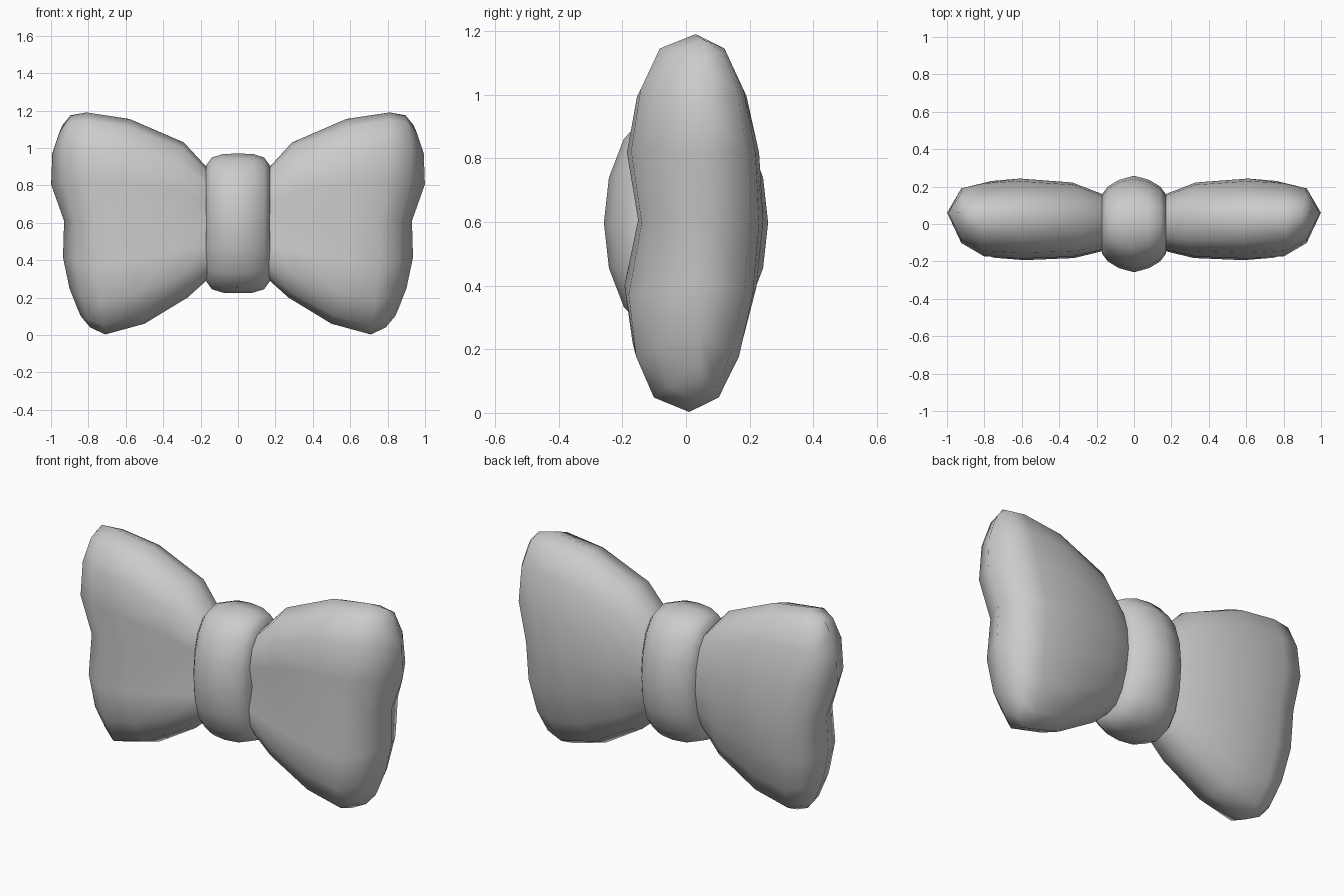
import bpy
import bmesh
from math import sin, cos, pi, copysign, radians

cube = bpy.data.objects.get("Cube")
if cube:
    bpy.data.objects.remove(cube, do_unlink=True)

# Single fabric colour
GREY = (0.6, 0.6, 0.6, 1)
fabric = bpy.data.materials.new("grey_fabric")
fabric.use_nodes = True
fabric.diffuse_color = GREY
fabric.node_tree.nodes["Principled BSDF"].inputs["Base Color"].default_value = GREY


def loft(name, rings, cap_last=True):
    """Skin a list of equal-length point rings into a smooth closed object."""
    bm = bmesh.new()
    loops = [[bm.verts.new(p) for p in ring] for ring in rings]
    n = len(loops[0])
    for a, b in zip(loops, loops[1:]):
        for k in range(n):
            j = (k + 1) % n
            bm.faces.new((a[k], a[j], b[j], b[k]))
    bm.faces.new(loops[0])
    if cap_last:
        bm.faces.new(loops[-1])
    bmesh.ops.remove_doubles(bm, verts=bm.verts, dist=0.0005)
    bmesh.ops.recalc_face_normals(bm, faces=bm.faces)
    mesh = bpy.data.meshes.new(name)
    bm.to_mesh(mesh)
    bm.free()
    mesh.materials.append(fabric)
    obj = bpy.data.objects.new(name, mesh)
    bpy.context.collection.objects.link(obj)
    bpy.ops.object.select_all(action="DESELECT")
    obj.select_set(True)
    bpy.context.view_layer.objects.active = obj
    bpy.ops.object.shade_smooth_by_angle(angle=radians(85))


def soft(c, power):
    """Boxier cosine that keeps its sign."""
    return copysign(abs(c) ** power, c)


def wing_ring(side, x_top, x_mid, x_bot, z_top, z_bot, depth, y_mid, bulge, n=16):
    """Leaning oval section, creased along the middle of the front."""
    ring = []
    for k in range(n):
        c, s = cos(2 * pi * k / n), sin(2 * pi * k / n)
        x = x_mid + s * (x_top - x_bot) / 2 + s * s * ((x_top + x_bot) / 2 - x_mid)
        # upper and lower lobes at the outer end
        x += bulge * abs(sin(pi * s)) * (1 if s > 0 else 0.55)
        if c < 0:
            y = soft(c, 0.7) * depth * 1.1 * (1 - 0.23 * max(0, 1 - 2.3 * abs(s)))
        else:
            y = soft(c, 0.82) * depth
        y += y_mid + 0.02 * min(s, 0)
        ring.append((side * x, y, (z_top + z_bot) / 2 + s * (z_top - z_bot) / 2))
    return ring


# Wings: x at top, middle and bottom, z top and bottom, depth, y centre, bulge
STATIONS = [
    (0.10, 0.10, 0.10, 0.82, 0.36, 0.12, 0.01, 0),
    (0.17, 0.17, 0.17, 0.90, 0.29, 0.148, 0.012, 0),
    (0.29, 0.33, 0.27, 1.03, 0.20, 0.197, 0.025, 0),
    (0.58, 0.61, 0.50, 1.155, 0.06, 0.213, 0.03, 0),
    (0.81, 0.76, 0.71, 1.19, 0.003, 0.20, 0.03, 0.025),
    (0.895, 0.87, 0.79, 1.175, 0.04, 0.15, 0.05, 0.04),
    (0.94, 0.93, 0.84, 1.12, 0.10, 0, 0.06, 0.06),
]
for name, side in (("left_wing", 1), ("right_wing", -1)):
    loft(name, [wing_ring(side, *st) for st in STATIONS], cap_last=False)

# Centre knot: barrel of ovals along x (x, half depth, half height)
half = [(0.17, 0.16, 0.31), (0.14, 0.2, 0.352), (0.08, 0.236, 0.371)]
knot = [(-x, d, h) for x, d, h in half] + [(0, 0.258, 0.373)] + half[::-1]
loft("centre_knot", [
    [(x, d * soft(cos(2 * pi * k / 16), 0.8), 0.597 + h * sin(2 * pi * k / 16))
     for k in range(16)]
    for x, d, h in knot])
